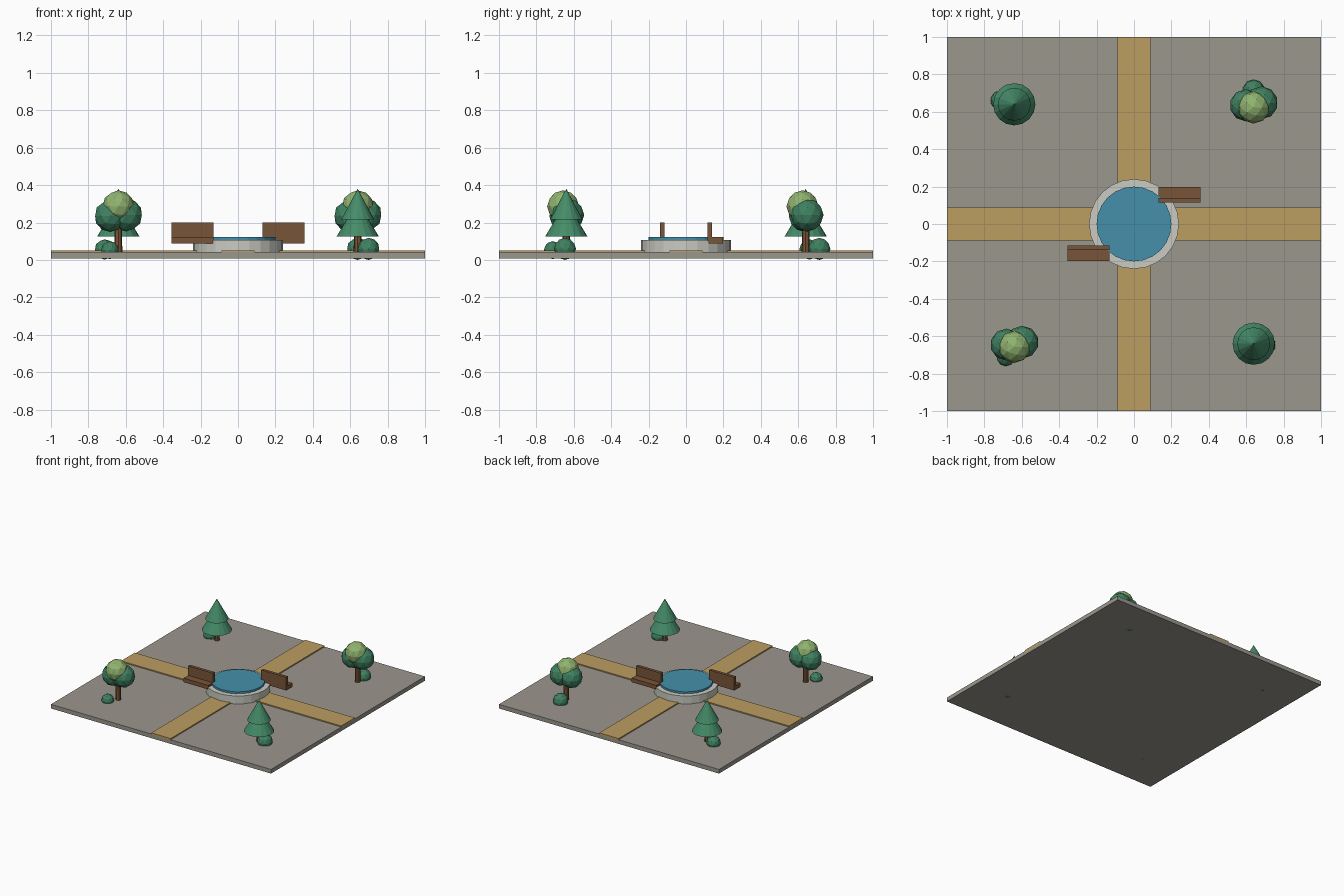
import bpy, math

if "Cube" in bpy.data.objects:
    bpy.data.objects.remove(bpy.data.objects["Cube"])


def mat(name, rgb):
    m = bpy.data.materials.new(name)
    m.diffuse_color = (*rgb, 1)
    m.use_nodes = True
    m.node_tree.nodes["Principled BSDF"].inputs["Base Color"].default_value = m.diffuse_color
    return m


STONE = mat("paving", (0.33, 0.31, 0.27))
SAND = mat("sand", (0.50, 0.34, 0.12))
RIM = mat("pale_stone", (0.60, 0.60, 0.55))
WATER = mat("water", (0.06, 0.28, 0.40))
WOOD = mat("wood", (0.19, 0.09, 0.04))
PINE = mat("pine_green", (0.06, 0.26, 0.14))
LEAF = mat("leaf_green", (0.05, 0.22, 0.12))
LIGHT = mat("light_leaf", (0.28, 0.45, 0.16))


def finish(name, m):
    o = bpy.context.object
    o.name = name
    o.data.materials.append(m)
    return o


def box(name, lo, hi, m):
    bpy.ops.mesh.primitive_cube_add(size=1, location=[(a + b) / 2 for a, b in zip(lo, hi)])
    o = finish(name, m)
    o.scale = [b - a for a, b in zip(lo, hi)]
    return o


def cone(name, x, y, z0, z1, r0, r1, n, m):
    bpy.ops.mesh.primitive_cone_add(vertices=n, radius1=r0, radius2=r1, depth=z1 - z0,
                                    location=(x, y, (z0 + z1) / 2))
    return finish(name, m)


def blob(name, x, y, z, r, m):
    bpy.ops.mesh.primitive_ico_sphere_add(subdivisions=2, radius=r, location=(x, y, z))
    return finish(name, m)


# paved square and crossing paths
box("paving", (-1, -1, 0.007), (1, 1, 0.041), STONE)
box("path_across", (-1, -0.088, 0.03), (1, 0.088, 0.05), SAND)
box("path_along", (-0.088, -1, 0.03), (0.088, 1, 0.0505), SAND)

# fountain
cone("fountain_basin", 0, 0, 0.04, 0.106, 0.24, 0.24, 24, RIM)
cone("fountain_water", 0, 0, 0.10, 0.122, 0.2, 0.2, 24, WATER)

# benches, mirrored through the centre
for s, side in ((1, "right"), (-1, "left")):
    for part, y0, y1, z0, z1 in (("seat", 0.12, 0.198, 0.089, 0.122),
                                 ("back", 0.114, 0.139, 0.10, 0.20)):
        xs, ys = sorted((s * 0.131, s * 0.356)), sorted((s * y0, s * y1))
        box(f"{side}_bench_{part}", (xs[0], ys[0], z0), (xs[1], ys[1], z1), WOOD)

# pines and leafy trees on opposite corners
P = 0.64
for sx in (-1, 1):
    for sy in (-1, 1):
        x, y = sx * P, sy * P
        if sx == sy:
            cone("leafy_tree_trunk", x, y, 0.035, 0.22, 0.022, 0.018, 8, WOOD)
            blob("crown_left", x - 0.042, y - 0.005, 0.235, 0.086, LEAF)
            blob("crown_right", x + 0.042, y + 0.008, 0.24, 0.088, LEAF)
            blob("crown_top", x, y - 0.017, 0.286, 0.086, LIGHT)
        else:
            cone("pine_trunk", x, y, 0.035, 0.16, 0.022, 0.018, 8, WOOD)
            cone("pine_lower_boughs", x, y, 0.125, 0.315, 0.113, 0, 16, PINE)
            cone("pine_upper_boughs", x, y, 0.216, 0.38, 0.088, 0, 16, PINE)

# one bush beside each tree
for x, y, z, r in ((-0.685, -0.712, 0.052, 0.048), (0.64, 0.713, 0.059, 0.059),
                   (-0.713, 0.66, 0.056, 0.054), (0.698, -0.647, 0.059, 0.059)):
    blob("bush", x, y, z, r, LEAF)
